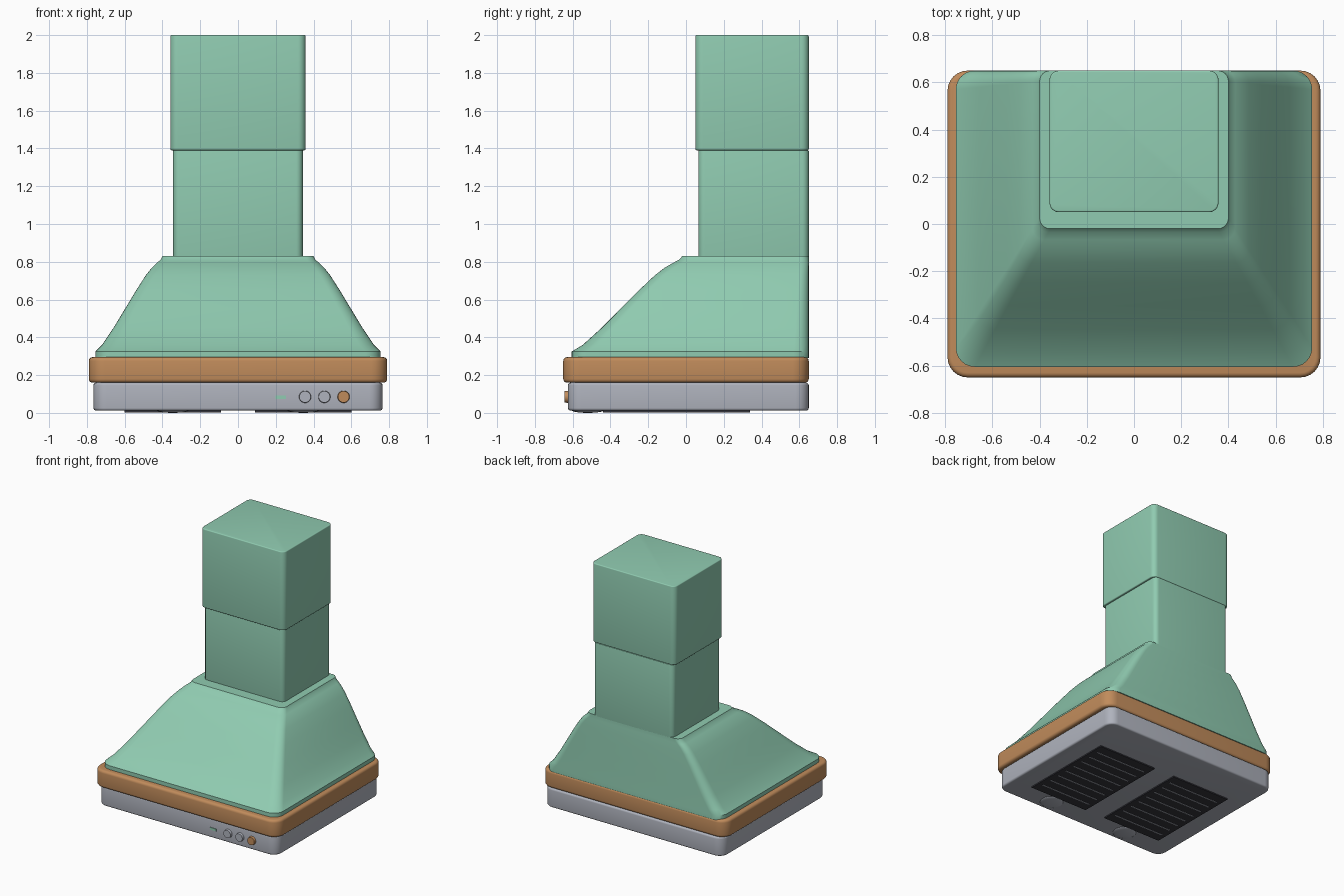
import bpy, bmesh, math
from mathutils import Matrix

if "Cube" in bpy.data.objects:
    bpy.data.objects.remove(bpy.data.objects["Cube"])


def material(name, rgb):
    m = bpy.data.materials.new(name)
    m.use_nodes = True
    m.diffuse_color = (*rgb, 1)
    m.node_tree.nodes["Principled BSDF"].inputs["Base Color"].default_value = (*rgb, 1)
    return m


GREEN = material("mint green", (0.28, 0.60, 0.44))
WOOD = material("warm wood", (0.53, 0.26, 0.105))
STEEL = material("brushed steel", (0.43, 0.45, 0.51))
DARK = material("filter black", (0.035, 0.035, 0.045))


def finish(name, bm, mat):
    bmesh.ops.recalc_face_normals(bm, faces=bm.faces)
    mesh = bpy.data.meshes.new(name)
    bm.to_mesh(mesh)
    bm.free()
    mesh.materials.append(mat)
    ob = bpy.data.objects.new(name, mesh)
    bpy.context.collection.objects.link(ob)
    bpy.ops.object.select_all(action='DESELECT')
    ob.select_set(True)
    bpy.context.view_layer.objects.active = ob
    bpy.ops.object.shade_smooth_by_angle(angle=math.radians(32))
    return ob


def rounded_ring(bm, z, hx, y0, y1, r, steps=6):
    """Rounded rectangle of vertices at height z."""
    corners = [(hx - r, y1 - r), (r - hx, y1 - r), (r - hx, y0 + r), (hx - r, y0 + r)]
    ring = []
    for i, (cx, cy) in enumerate(corners):
        for s in range(steps + 1):
            a = (i + s / steps) * math.pi / 2
            ring.append(bm.verts.new((cx + r * math.cos(a), cy + r * math.sin(a), z)))
    return ring


def loft(name, sections, mat):
    bm = bmesh.new()
    rings = [rounded_ring(bm, *s) for s in sections]
    for a, b in zip(rings, rings[1:]):
        for i in range(len(a)):
            j = (i + 1) % len(a)
            bm.faces.new((a[i], a[j], b[j], b[i]))
    bm.faces.new(rings[0])
    bm.faces.new(rings[-1])
    return finish(name, bm, mat)


def rounded_slab(name, z0, z1, hx, y0, y1, r, bevel, mat):
    """Box with round upright corners and softened top and bottom rims."""
    sections = []
    for base, sign in ((z0, 1), (z1, -1)):
        part = []
        for k in range(5):
            a = k / 4 * math.pi / 2
            d = bevel * (1 - math.sin(a))
            z = base + sign * bevel * (1 - math.cos(a))
            part.append((z, hx - d, y0 + d, y1 - d, r - d))
        sections += part if sign > 0 else part[::-1]
    return loft(name, sections, mat)


def box(name, centre, size, mat):
    bm = bmesh.new()
    bmesh.ops.create_cube(bm, size=1, matrix=Matrix.Translation(centre) @ Matrix.Diagonal((*size, 1)))
    return finish(name, bm, mat)


# Body: steel base, wooden band, flue sections
rounded_slab("steel_base", 0.012, 0.16, 0.765, -0.625, 0.65, 0.07, 0.014, STEEL)
rounded_slab("wooden_band", 0.16, 0.295, 0.79, -0.65, 0.65, 0.085, 0.02, WOOD)
rounded_slab("lower_flue", 0.82, 1.39, 0.343, 0.065, 0.65, 0.035, 0.003, GREEN)
rounded_slab("upper_flue", 1.39, 2.0, 0.358, 0.05, 0.65, 0.04, 0.007, GREEN)

# Hood: t runs from the wide foot (0) to the narrow collar (1)
profile = [(0.29, 0), (0.325, 0), (0.36, 0.1), (0.45, 0.27), (0.55, 0.44), (0.65, 0.61),
           (0.73, 0.755), (0.77, 0.845), (0.795, 0.92), (0.812, 0.975), (0.83, 1)]
loft("hood", [(z, 0.755 - 0.355 * t, -0.605 + 0.585 * t, 0.65, 0.08 - 0.035 * t)
              for z, t in profile], GREEN)

# Controls on the front
for i, mat in enumerate((STEEL, STEEL, WOOD)):
    bm = bmesh.new()
    bmesh.ops.create_cone(bm, cap_ends=True, segments=32, radius1=0.033, radius2=0.03, depth=0.025,
                          matrix=Matrix.Translation((0.355 + 0.102 * i, -0.63, 0.085))
                          @ Matrix.Rotation(math.pi / 2, 4, 'X'))
    finish(f"control_knob_{i + 1}", bm, mat)
box("indicator", (0.227, -0.626, 0.083), (0.055, 0.008, 0.018), GREEN)

# Underside: grease filters with slats, and lamps
for side, label in ((1, "left"), (-1, "right")):
    x = side * 0.345
    box(f"{label}_filter", (x, -0.05, 0.009), (0.51, 0.78, 0.012), DARK)
    for k in range(8):
        y = -0.05 + (k - 3.5) * 0.088
        box(f"{label}_filter_slat_{k + 1}", (x, y, 0.003), (0.44, 0.01, 0.004), STEEL)
    bm = bmesh.new()
    bmesh.ops.create_uvsphere(bm, u_segments=32, v_segments=16, radius=1,
                              matrix=Matrix.Translation((x, -0.52, 0.014))
                              @ Matrix.Diagonal((0.085, 0.085, 0.014, 1)))
    finish(f"{label}_lamp", bm, STEEL)
